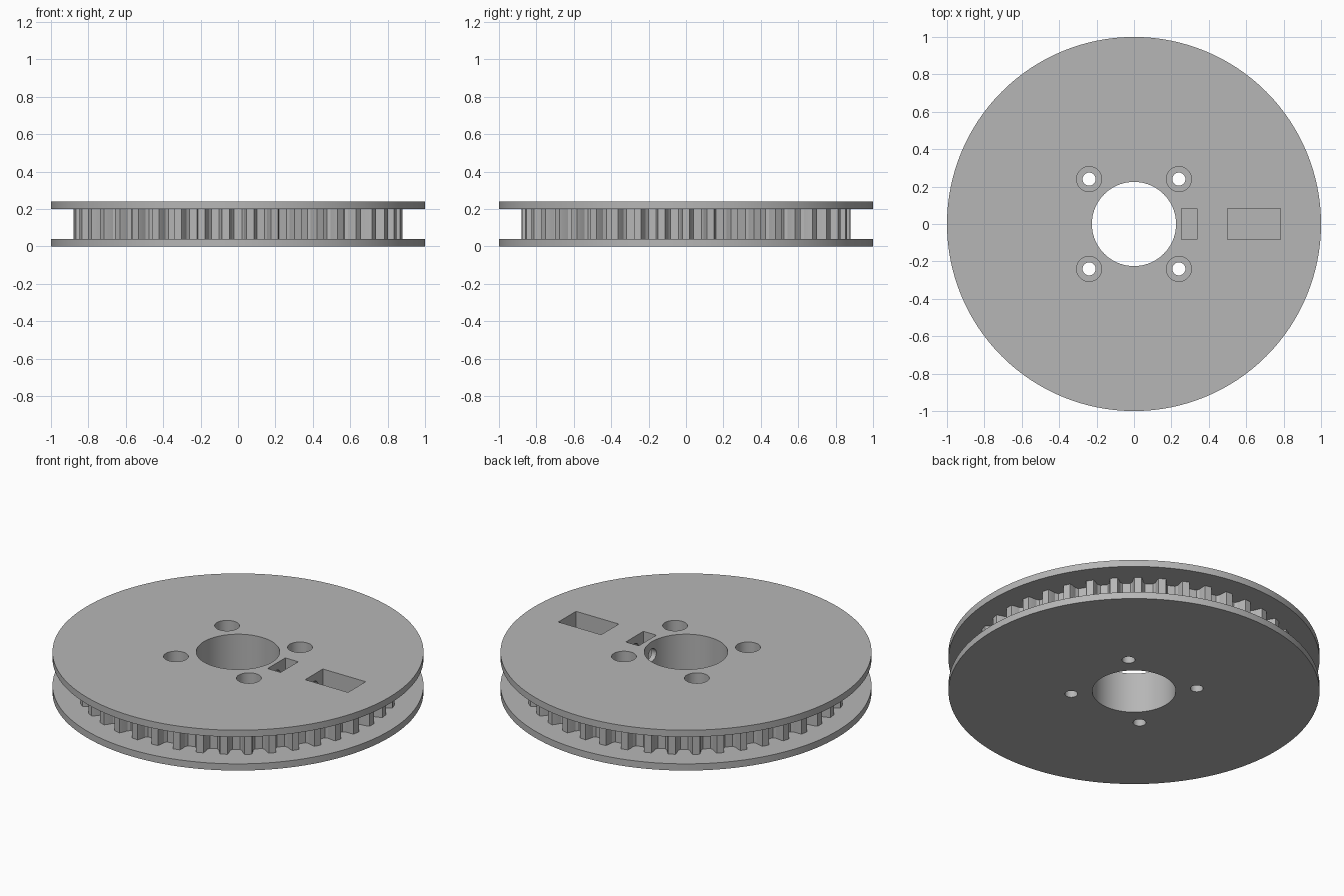
import bpy
import bmesh
import math
from mathutils import Vector

TEETH = 42
HEIGHT = 0.24
FLANGE = 0.04

cube = bpy.data.objects.get("Cube")
if cube:
    bpy.data.objects.remove(cube, do_unlink=True)

grey = bpy.data.materials.new("plain_grey")
grey.use_nodes = True
colour = (0.47, 0.47, 0.47, 1.0)
grey.diffuse_color = colour
grey.node_tree.nodes["Principled BSDF"].inputs["Base Color"].default_value = colour


def prism(name, outline, z0, z1):
    """Extrude a closed outline from z0 to z1."""
    bm = bmesh.new()
    face = bm.faces.new([bm.verts.new((x, y, z0)) for x, y in outline])
    top = bmesh.ops.extrude_face_region(bm, geom=[face])["geom"]
    moved = [v for v in top if isinstance(v, bmesh.types.BMVert)]
    bmesh.ops.translate(bm, verts=moved, vec=Vector((0, 0, z1 - z0)))
    bmesh.ops.recalc_face_normals(bm, faces=bm.faces)
    mesh = bpy.data.meshes.new(name)
    bm.to_mesh(mesh)
    bm.free()
    mesh.materials.append(grey)
    obj = bpy.data.objects.new(name, mesh)
    bpy.context.collection.objects.link(obj)
    return obj


def circle(radius, count, cx=0.0, cy=0.0):
    step = math.tau / count
    return [(cx + radius * math.cos(i * step), cy + radius * math.sin(i * step))
            for i in range(count)]


def rectangle(x0, x1, half):
    return [(x0, -half), (x1, -half), (x1, half), (x0, half)]


def combine(target, tool, operation):
    """Apply a boolean and discard the tool object."""
    bpy.ops.object.select_all(action="DESELECT")
    bpy.context.view_layer.objects.active = target
    target.select_set(True)
    mod = target.modifiers.new(operation.lower(), "BOOLEAN")
    mod.operation = operation
    mod.solver = "EXACT"
    mod.object = tool
    bpy.ops.object.modifier_apply(modifier=mod.name)
    bpy.data.objects.remove(tool, do_unlink=True)


# Toothed rim: each tooth is (fraction of the pitch, radius)
tooth = [(-0.33, 0.815), (-0.24, 0.83), (-0.19, 0.865), (-0.15, 0.88),
         (0.15, 0.88), (0.19, 0.865), (0.24, 0.83), (0.33, 0.815)]
rim = []
for i in range(TEETH):
    for offset, radius in tooth:
        angle = (i + offset) * math.tau / TEETH
        rim.append((radius * math.cos(angle), radius * math.sin(angle)))
pulley = prism("toothed_pulley", rim, FLANGE / 2, HEIGHT - FLANGE / 2)

# Flanges above and below the teeth
for z in (0, HEIGHT - FLANGE):
    combine(pulley, prism("flange", circle(1.0, 128), z, z + FLANGE), "UNION")

# Central bore
combine(pulley, prism("bore", circle(0.225, 96), -0.1, 0.4), "DIFFERENCE")

# Four counterbored bolt holes
for sx in (-1, 1):
    for sy in (-1, 1):
        x, y = 0.24 * sx, 0.24 * sy
        combine(pulley, prism("bolt_hole", circle(0.035, 32, x, y), -0.1, 0.4), "DIFFERENCE")
        combine(pulley, prism("counterbore", circle(0.067, 40, x, y), 0.1, 0.4), "DIFFERENCE")

# Nut slot and screw pocket
for x0, x1 in ((0.253, 0.338), (0.5, 0.782)):
    combine(pulley, prism("pocket", rectangle(x0, x1, 0.083), 0.08, 0.4), "DIFFERENCE")

# Radial set screw hole from the pocket into the bore
screw_hole = prism("screw_hole", circle(0.038, 32), 0.1, 0.6)
screw_hole.rotation_euler = (0, math.pi / 2, 0)
screw_hole.location.z = 0.16
bpy.context.view_layer.update()
combine(pulley, screw_hole, "DIFFERENCE")

bpy.ops.object.shade_smooth_by_angle(angle=math.radians(15))
